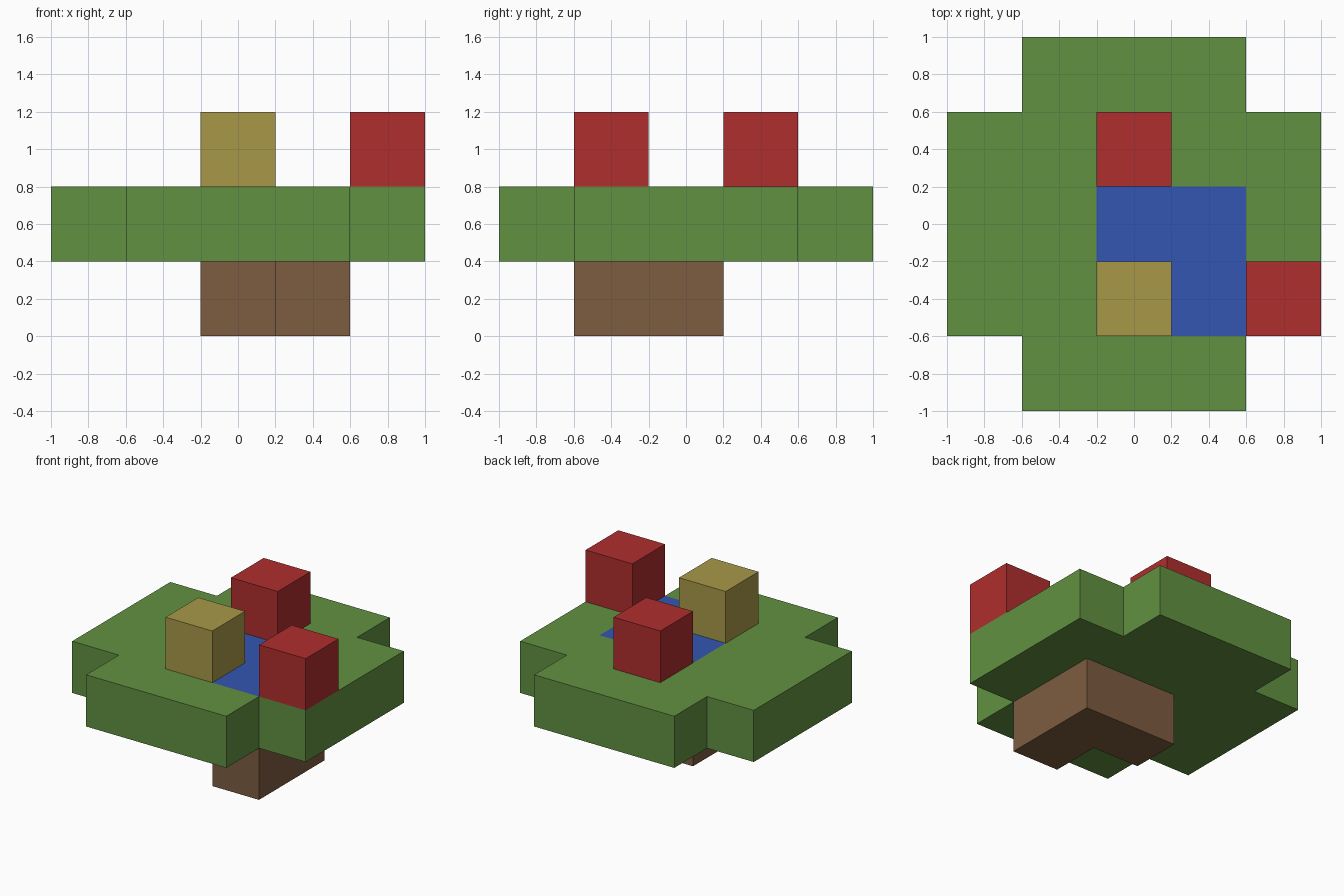
import bpy
import bmesh

CELL = 0.4

cube = bpy.data.objects.get("Cube")
if cube:
    bpy.data.objects.remove(cube, do_unlink=True)


def to_linear(v):
    v /= 255
    return v / 12.92 if v <= 0.04045 else ((v + 0.055) / 1.055) ** 2.4


def make_material(name, *rgb):
    mat = bpy.data.materials.new(name)
    mat.use_nodes = True
    color = (*[to_linear(c) for c in rgb], 1.0)
    mat.diffuse_color = color
    bsdf = next(n for n in mat.node_tree.nodes if n.type == 'BSDF_PRINCIPLED')
    bsdf.inputs["Base Color"].default_value = color
    return mat


def make_layer(name, cells, level, mat, patch=(), patch_mat=None):
    """One-cell-thick slab over the listed grid cells, with an optional top patch."""
    bm = bmesh.new()
    z = level * CELL
    for i, j in cells:
        corners = [(-0.5, -0.5), (0.5, -0.5), (0.5, 0.5), (-0.5, 0.5)]
        bm.faces.new([bm.verts.new(((i + a) * CELL, (j + b) * CELL, z)) for a, b in corners])
    bmesh.ops.remove_doubles(bm, verts=bm.verts[:], dist=0.001)
    result = bmesh.ops.extrude_face_region(bm, geom=bm.faces[:])
    raised = [g for g in result["geom"] if isinstance(g, bmesh.types.BMVert)]
    bmesh.ops.translate(bm, verts=raised, vec=(0, 0, CELL))
    bmesh.ops.recalc_face_normals(bm, faces=bm.faces[:])

    # Patch colour on the top faces of the chosen cells
    for face in bm.faces:
        c = face.calc_center_median()
        if c.z > z + 0.9 * CELL and (round(c.x / CELL), round(c.y / CELL)) in patch:
            face.material_index = 1
    bmesh.ops.dissolve_limit(bm, angle_limit=0.01, verts=bm.verts[:],
                             edges=bm.edges[:], delimit={'MATERIAL'})

    mesh = bpy.data.meshes.new(name)
    bm.to_mesh(mesh)
    bm.free()
    mesh.materials.append(mat)
    if patch_mat:
        mesh.materials.append(patch_mat)
    obj = bpy.data.objects.new(name, mesh)
    bpy.context.collection.objects.link(obj)
    return obj


grass = make_material("grass green", 98, 145, 65)
water = make_material("water blue", 52, 86, 178)
earth = make_material("earth brown", 125, 93, 65)
red = make_material("block red", 176, 46, 46)
sand = make_material("sand yellow", 168, 152, 72)

# L-shaped pond and the earth beneath it
pond = [(0, 0), (1, 0), (1, -1)]
make_layer("earth_base", pond, 0, earth)

# Grassy slab with its corners cut away
span = range(-2, 3)
island = [(i, j) for i in span for j in span if abs(i) + abs(j) < 4]
make_layer("grass_slab", island, 1, grass, pond, water)

# Blocks standing on the slab
make_layer("sand_block", [(0, -1)], 2, sand)
make_layer("red_block_back", [(0, 1)], 2, red)
make_layer("red_block_side", [(2, -1)], 2, red)
